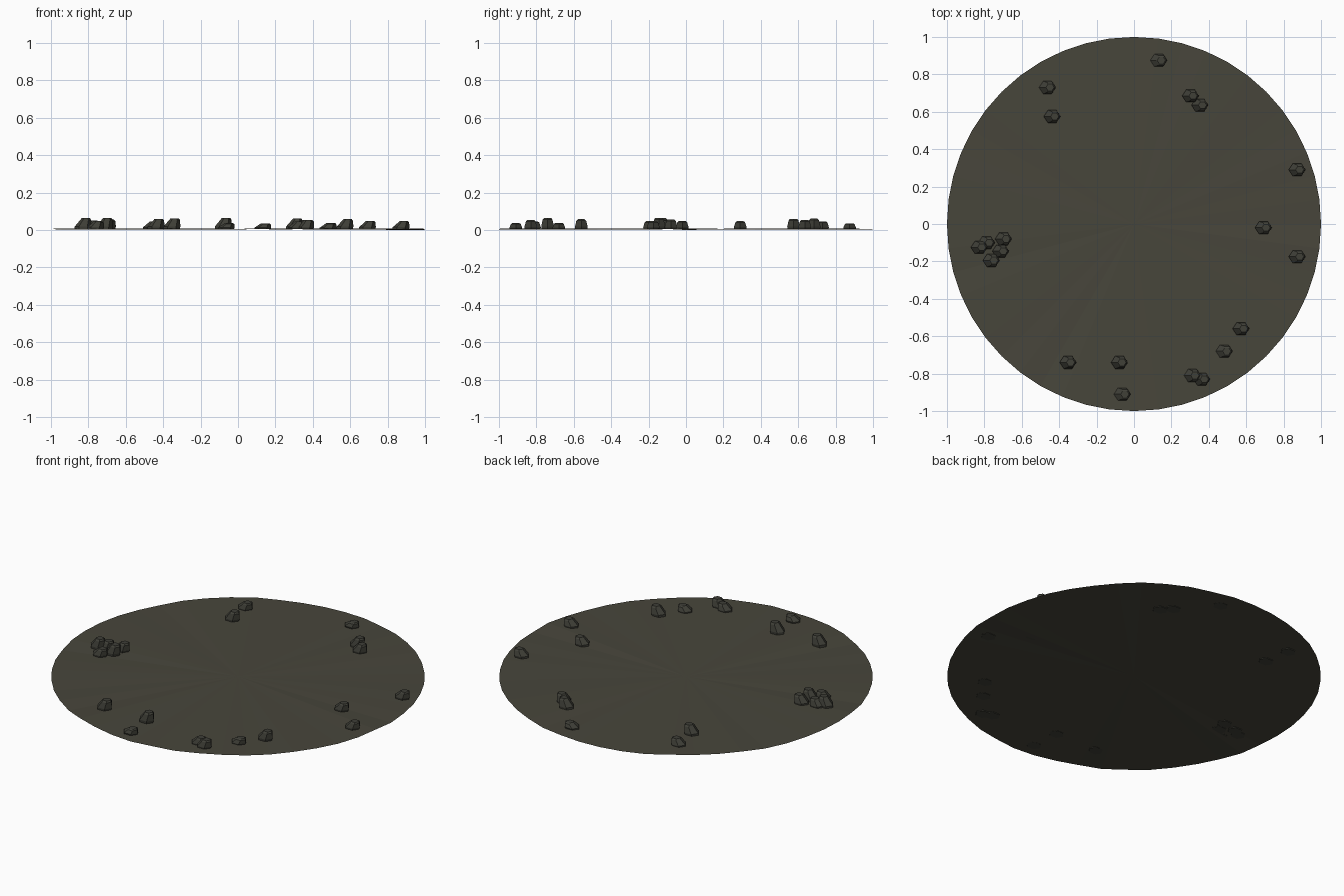
import bpy, bmesh, math, random

if "Cube" in bpy.data.objects:
    bpy.data.objects.remove(bpy.data.objects["Cube"])

random.seed(4)


def material(name, rgb):
    m = bpy.data.materials.new(name)
    m.diffuse_color = (*rgb, 1)
    m.use_nodes = True
    m.node_tree.nodes["Principled BSDF"].inputs["Base Color"].default_value = m.diffuse_color
    return m


def finish(name, bm, mat):
    me = bpy.data.meshes.new(name)
    bm.to_mesh(me)
    bm.free()
    me.materials.append(mat)
    ob = bpy.data.objects.new(name, me)
    bpy.context.collection.objects.link(ob)
    return ob


soil = material("dark olive soil", (0.064, 0.061, 0.044))
rock = material("dark grey rock", (0.050, 0.050, 0.039))

# Ground disc: a thin fan whose rim is slightly uneven
SIDES = 48
bm = bmesh.new()
centre = bm.verts.new((0, 0, 0.006))
rim = []
for i in range(SIDES):
    a = math.tau * i / SIDES
    z = 0.0 if i == 0 else random.uniform(0.001, 0.009)
    rim.append(bm.verts.new((math.cos(a), math.sin(a), z)))
for i in range(SIDES):
    bm.faces.new((centre, rim[i], rim[(i + 1) % SIDES]))
finish("ground_disc", bm, soil)


# Pebble: six-sided lump leaning towards +x, (x offset, half x, half y, height share)
RINGS = [(0.0, 0.043, 0.032, 0.0), (0.002, 0.045, 0.034, 0.25),
         (0.016, 0.029, 0.026, 0.85), (0.016, 0.022, 0.018, 1.0)]


def pebble(index, x, y, top):
    bm = bmesh.new()
    base = 0.004
    loops = []
    for dx, rx, ry, t in RINGS:
        loop = []
        for k in range(6):
            a = math.tau * k / 6
            loop.append(bm.verts.new((x + dx + rx * math.cos(a),
                                      y + ry * math.sin(a) / math.sin(math.pi / 3),
                                      base + (top - base) * t)))
        loops.append(loop)
    for low, high in zip(loops, loops[1:]):
        for k in range(6):
            n = (k + 1) % 6
            bm.faces.new((low[k], low[n], high[n], high[k]))
    bm.faces.new(loops[-1])
    bm.faces.new(loops[0][::-1])
    finish(f"pebble_{index:02d}", bm, rock)


# Scattered pebbles: x, y, top height
PEBBLES = [
    (0.13, 0.875, 0.036), (-0.465, 0.73, 0.046), (-0.44, 0.575, 0.060),
    (0.30, 0.685, 0.061), (0.35, 0.635, 0.054), (0.87, 0.29, 0.047),
    (0.69, -0.02, 0.048), (0.87, -0.175, 0.047), (0.57, -0.56, 0.058),
    (0.48, -0.68, 0.038), (0.31, -0.81, 0.045), (0.36, -0.83, 0.053),
    (-0.065, -0.91, 0.037), (-0.08, -0.74, 0.065), (-0.355, -0.74, 0.062),
    (-0.70, -0.08, 0.055), (-0.79, -0.10, 0.050), (-0.83, -0.125, 0.063),
    (-0.715, -0.145, 0.065), (-0.765, -0.195, 0.047),
]
for i, (x, y, top) in enumerate(PEBBLES, 1):
    pebble(i, x, y, top)
